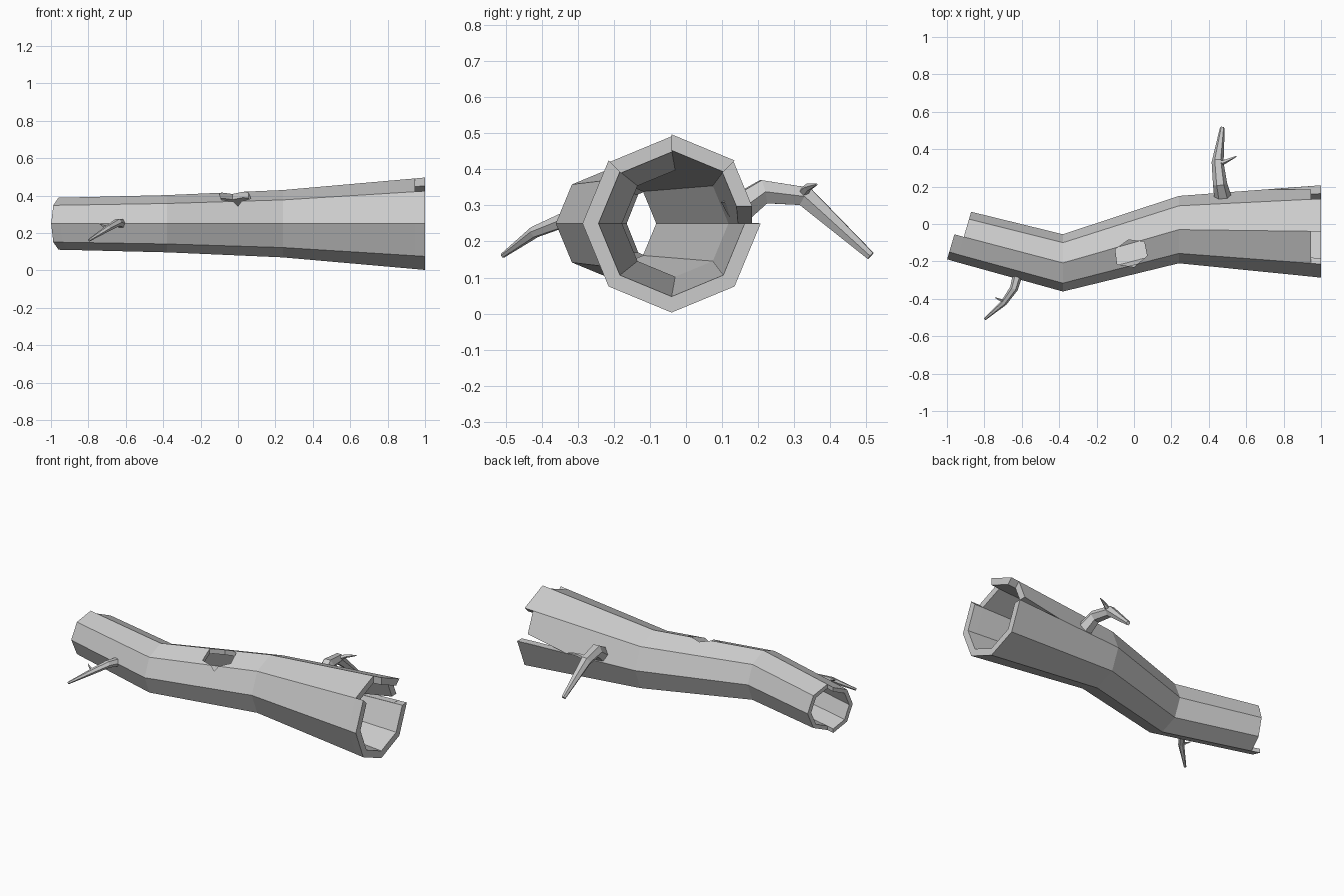
import bpy, bmesh, math
from mathutils import Vector

if "Cube" in bpy.data.objects:
    bpy.data.objects.remove(bpy.data.objects["Cube"])


def make_object(name, bm):
    bmesh.ops.recalc_face_normals(bm, faces=bm.faces)
    me = bpy.data.meshes.new(name)
    bm.to_mesh(me)
    bm.free()
    ob = bpy.data.objects.new(name, me)
    bpy.context.collection.objects.link(ob)
    return ob


def prism(name, pts, offset):
    """Extrude a flat polygon into a hidden cutter."""
    bm = bmesh.new()
    face = bm.faces.new([bm.verts.new(p) for p in pts])
    res = bmesh.ops.extrude_face_region(bm, geom=[face], use_keep_orig=True)
    vs = [g for g in res["geom"] if isinstance(g, bmesh.types.BMVert)]
    bmesh.ops.translate(bm, verts=vs, vec=offset)
    ob = make_object(name, bm)
    ob.hide_render = True
    ob.hide_viewport = True
    return ob


def tube(name, path, sides=6):
    """Tapered branch through (x, y, z, radius) points."""
    bm = bmesh.new()
    pts = [Vector(p[:3]) for p in path]
    rings = []
    for i, p in enumerate(pts):
        t = (pts[min(i + 1, len(pts) - 1)] - pts[max(i - 1, 0)]).normalized()
        u = t.cross(Vector((0, 0, 1))).normalized()
        w = u.cross(t)
        r = path[i][3]
        rings.append([bm.verts.new(p + r * (u * math.cos(a) + w * math.sin(a)))
                      for a in (2 * math.pi * k / sides for k in range(sides))])
    for a, b in zip(rings, rings[1:]):
        for k in range(sides):
            n = (k + 1) % sides
            bm.faces.new((a[k], a[n], b[n], b[k]))
    bm.faces.new(rings[0])
    bm.faces.new(rings[-1])
    return make_object(name, bm)


# Hollow log: stations of (x, y, radius, tilt) and the strips missing at each end
N, CZ, INNER = 8, 0.25, 0.82
stations = [(-0.96, -0.055, 0.139, 0.285), (-0.91, -0.069, 0.140, 0.285),
            (-0.38, -0.208, 0.153, 0), (0.24, -0.03, 0.18, 0),
            (0.945, -0.039, 0.242, 0), (1.0, -0.04, 0.247, 0)]
missing = {(0, 0), (0, 1), (0, 6), (0, 7), (4, 0), (4, 2)}
bm = bmesh.new()
verts = {}


def v(i, k, layer):
    key = (i, k % N, layer)
    if key not in verts:
        x, y, r, tilt = stations[i]
        r *= INNER if layer else 1
        a = 2 * math.pi * (k % N) / N
        side = r * math.cos(a)
        verts[key] = bm.verts.new((x + side * math.sin(tilt), y + side * math.cos(tilt),
                                   CZ + r * math.sin(a)))
    return verts[key]


def present(i, k):
    return 0 <= i < len(stations) - 1 and (i, k % N) not in missing


for i in range(len(stations) - 1):
    for k in range(N):
        if not present(i, k):
            continue
        for layer in (0, 1):
            bm.faces.new((v(i, k, layer), v(i + 1, k, layer),
                          v(i + 1, k + 1, layer), v(i, k + 1, layer)))
        for j, nb in ((i, i - 1), (i + 1, i + 1)):
            if not present(nb, k):
                bm.faces.new((v(j, k, 0), v(j, k + 1, 0), v(j, k + 1, 1), v(j, k, 1)))
        for m, nb in ((k, k - 1), (k + 1, k + 1)):
            if not present(i, nb):
                bm.faces.new((v(i, m, 0), v(i + 1, m, 0), v(i + 1, m, 1), v(i, m, 1)))
log = make_object("hollow_log", bm)

# Knot hole in the top and split crack at the wide end
hole = prism("knot_hole_cutter",
             [(x, y, 0.3) for x, y in ((-0.1, -0.135), (-0.03, -0.085), (0.055, -0.095),
                                       (0.07, -0.17), (0.0, -0.23), (-0.09, -0.215))],
             (0, 0, 0.3))
crack = prism("crack_cutter", [(0.69, 0.08, 0.251), (0.97, 0.08, 0.251), (0.97, 0.08, 0.302)],
              (0, 0.3, 0))
for c in (hole, crack):
    mod = log.modifiers.new(c.name, 'BOOLEAN')
    mod.operation = 'DIFFERENCE'
    mod.solver = 'EXACT'
    mod.object = c

# Broken branches with small twigs
tube("back_branch", [(0.478, 0.125, 0.275, 0.048), (0.46, 0.215, 0.338, 0.038),
                     (0.447, 0.33, 0.325, 0.032), (0.472, 0.512, 0.16, 0.013)])
tube("back_twig", [(0.45, 0.32, 0.33, 0.016), (0.495, 0.338, 0.35, 0.011),
                   (0.548, 0.362, 0.358, 0.003)], 5)
tube("front_branch", [(-0.62, -0.265, 0.25, 0.026), (-0.642, -0.345, 0.257, 0.022),
                      (-0.695, -0.42, 0.226, 0.017), (-0.797, -0.508, 0.161, 0.007)])
tube("front_twig", [(-0.685, -0.41, 0.23, 0.009), (-0.715, -0.407, 0.236, 0.007),
                    (-0.742, -0.393, 0.25, 0.002)], 5)
